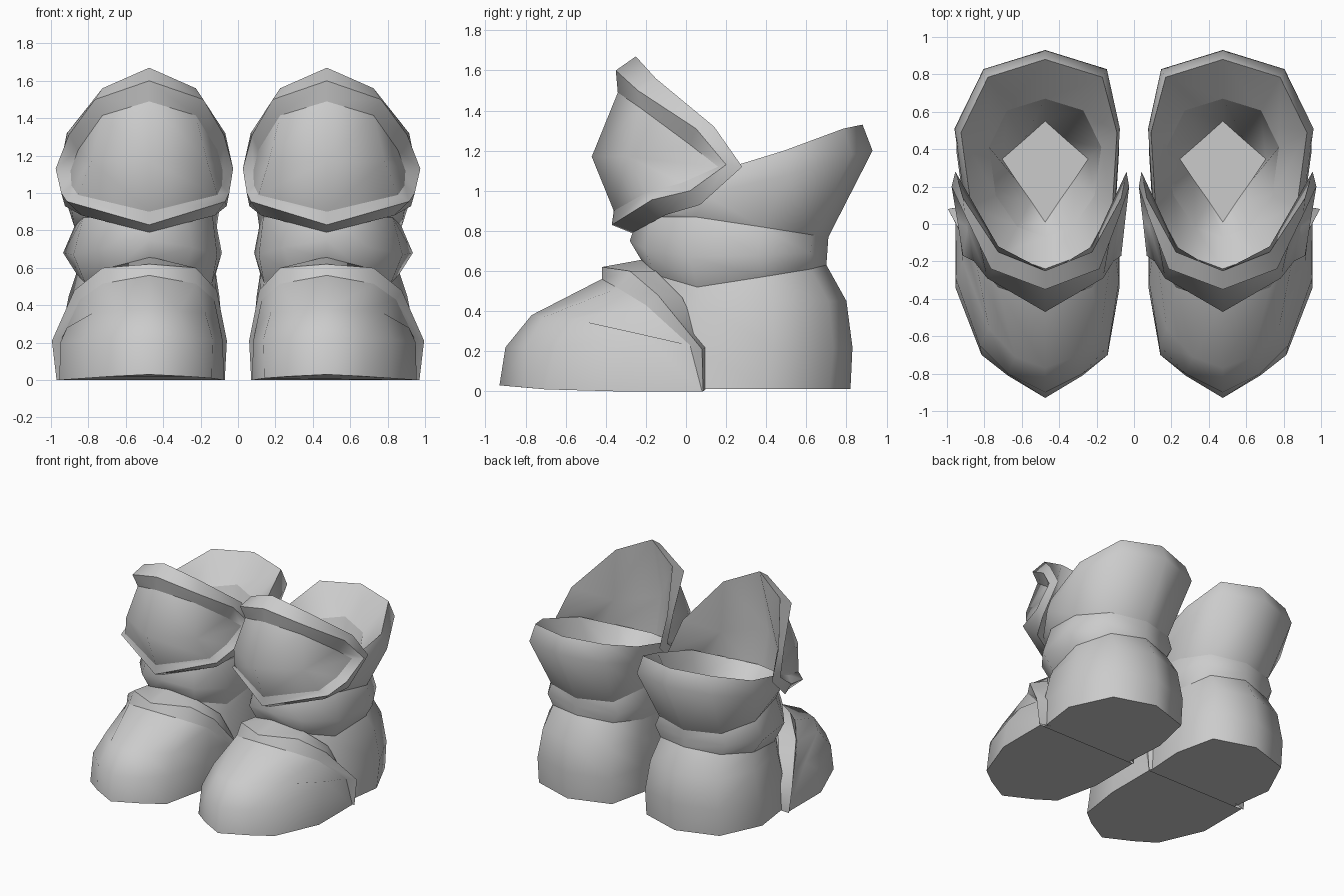
import bpy, bmesh

cube = bpy.data.objects.get("Cube")
if cube:
    bpy.data.objects.remove(cube)

grey = bpy.data.materials.new("grey")
grey.use_nodes = True
GREY = (0.6, 0.6, 0.6, 1)
grey.diffuse_color = GREY
grey.node_tree.nodes["Principled BSDF"].inputs["Base Color"].default_value = GREY

CENTRE_X = 0.475
OVAL = [(0, 1), (.68, .83), (1, .3), (.88, -.4), (.5, -.85), (0, -1)]
DIAMOND = [(0, 1), (.5, .62), (1, .25), (.67, -.17), (.33, -.58), (0, -1)]


def ring(front, back, width, z, shape=OVAL):
    """Half a boot cross-section, from heel to front; z is one height or one per point."""
    heights = z if isinstance(z, list) else [z] * len(shape)
    mid, half = (front + back) / 2, (back - front) / 2
    return [(x * width, mid + y * half, h) for (x, y), h in zip(shape, heights)]


def loft(name, halves, side, squeeze, creases, caps=()):
    """Mirror each half row and bridge the rows; crease some rows and close the caps."""
    bm = bmesh.new()
    rows = []
    closed = halves[0][-1][0] == 0

    def place(x, y, z):
        # the side facing the other boot is a little narrower
        if x < -.33:
            x = -.33 + (x + .33) * squeeze
        return bm.verts.new((side * (CENTRE_X + x), y, z))

    for half in halves:
        mirrored = [(-x, y, z) for x, y, z in reversed(half[1:])]
        if closed:
            mirrored = mirrored[1:]
        rows.append([place(*p) for p in mirrored + half])
    for a, b in zip(rows, rows[1:]):
        n = len(a)
        for i in range(n if closed else n - 1):
            j = (i + 1) % n
            bm.faces.new((a[i], a[j], b[j], b[i]))
    for c in caps:
        bm.faces.new(rows[c])
    for c in creases:
        row = set(rows[c])
        for edge in bm.edges:
            if row.issuperset(edge.verts):
                edge.smooth = False
    for face in bm.faces:
        face.smooth = True
    bmesh.ops.remove_doubles(bm, verts=bm.verts[:], dist=.0005)
    bmesh.ops.recalc_face_normals(bm, faces=bm.faces[:])
    mesh = bpy.data.meshes.new(name)
    bm.to_mesh(mesh)
    bm.free()
    mesh.materials.append(grey)
    bpy.context.collection.objects.link(bpy.data.objects.new(name, mesh))


# Boot: sole, heel, ankle wrap, flared shaft, rim and hollow inside
boot = [
    ring(-.4, .82, .475, .012),
    ring(-.3, .83, .475, .22),
    ring(-.25, .80, .43, .45),
    ring(-.22, .70, .39, [.63, .61, .57, .52, .58, .65]),
    ring(-.28, .705, .46, [.70, .69, .68, .67, .71, .75]),
    ring(-.24, .71, .40, [.77, .78, .82, .87, .87, .87]),
    ring(-.27, .93, .485, [1.2, 1.18, 1.08, .98, .91, .9]),
    ring(-.24, .88, .45, [1.33, 1.31, 1.2, 1.08, .96, .93]),
    ring(-.07, .67, .3, [1.15, 1.1, .98, .86, .8, .78]),
    ring(.01, .55, .23, .66, DIAMOND),
]

# Toe cap: rows from the sole outline up to the raised band
corner = (.48, .08, 0)
toe = [
    [(0, -.93, .03), (.2, -.81, .02), (.34, -.7, .01), (.48, -.34, 0), corner],
    [(0, -.9, .22), (.2, -.8, .22), (.35, -.65, .22), (.475, -.3, .2), corner],
    [(0, -.77, .38), (.16, -.71, .37), (.3, -.56, .36), (.44, -.2, .28), corner],
    [(0, -.42, .56), (.25, -.34, .515), (.37, -.2, .43), (.465, .02, .23), corner],
    [(0, -.42, .62), (.25, -.28, .6), (.4, -.14, .48), (.52, .08, .21), (.495, .085, 0)],
    [(0, -.2, .66), (.22, -.15, .6), (.33, -.02, .47), (.4, .1, .22), (.4, .1, .012)],
]

# Shin guard: faceted dome, raised rim and hollow back
panel = [(0, -.34, 1.49), (.25, -.23, 1.415), (.38, .02, 1.23), (.42, .16, 1.12),
         (.415, -.02, 1.04), (.38, -.2, .99), (0, -.36, .9)]
rim_front = [(0, -.35, 1.6), (.29, -.24, 1.5), (.43, .05, 1.31), (.5, .2, 1.13),
             (.47, .02, 1.0), (.44, -.17, .955), (0, -.37, .83)]
rim_back = [(0, -.25, 1.67), (.25, -.15, 1.56), (.44, .14, 1.32), (.48, .28, 1.12),
            (.45, .07, .93), (.36, -.1, .88), (0, -.27, .79)]


def ridge(middle, cheek):
    """A row folded flat into the line from cheek to cheek across the dome."""
    return [middle] + [cheek] * (len(panel) - 2) + [middle]


guard = [ridge((0, -.47, 1.17), (.31, -.29, 1.17)), panel, rim_front, rim_back,
         ridge((0, -.36, 1.17), (.25, -.12, 1.17))]

for label, side in (("left", 1), ("right", -1)):
    loft(label + "_boot", boot, side, .45, (0, 3, 5, 7, 8, 9), caps=(0, -1))
    loft(label + "_toe_cap", toe, side, .45, (0, 3, 4, 5), caps=(0, -1))
    loft(label + "_shin_guard", guard, side, .7, (1, 2, 3))
